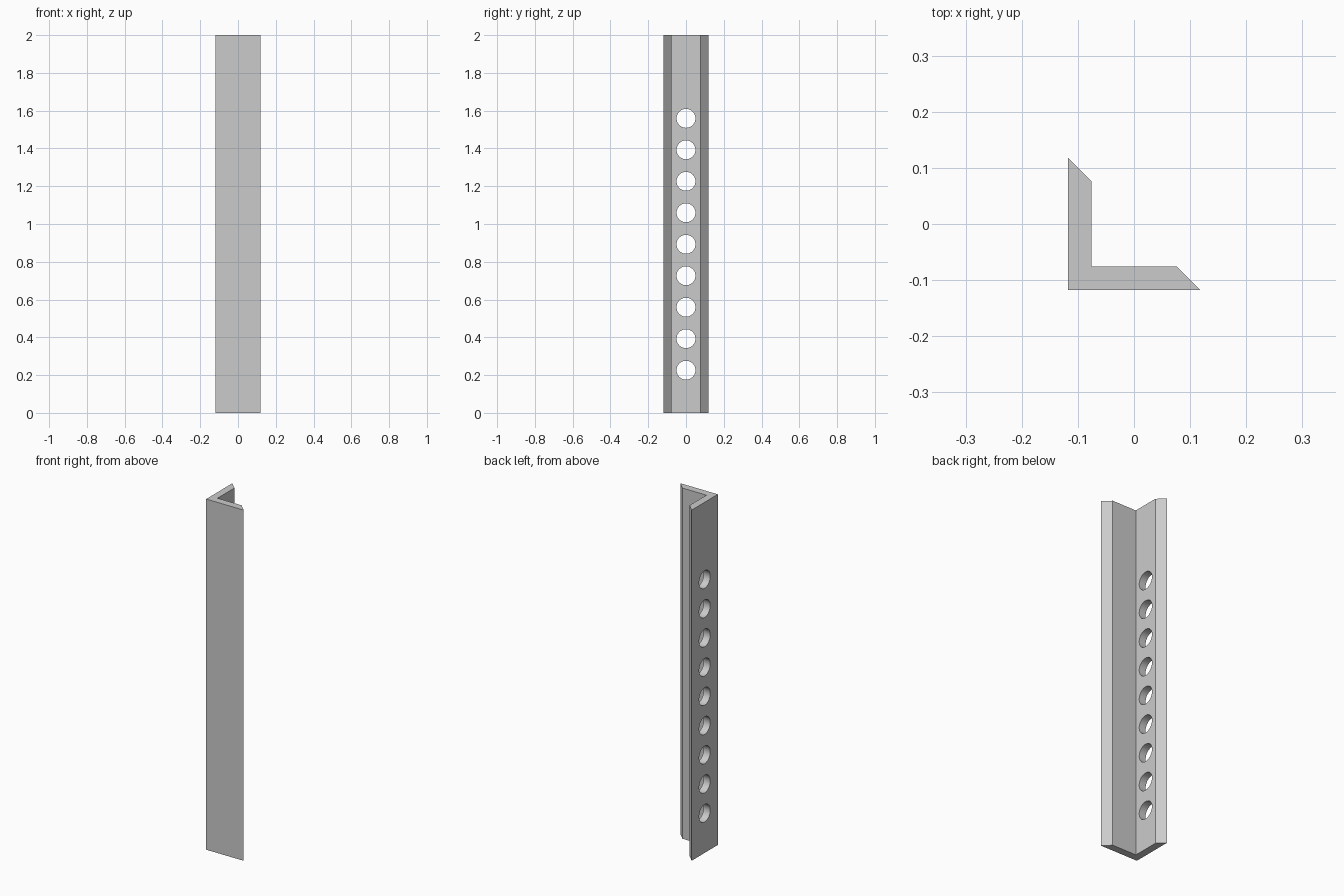
import bpy
import bmesh
from mathutils import Matrix

cube = bpy.data.objects.get("Cube")
if cube:
    bpy.data.objects.remove(cube, do_unlink=True)

HEIGHT = 2.0
OUTER = 0.118      # half width of the angle section
INNER = 0.076      # inner face of each leg
HOLE_RADIUS = 0.05
HOLE_COUNT = 9
FIRST_HOLE = 0.226
HOLE_STEP = 1 / 6

metal = bpy.data.materials.new("plain grey")
metal.use_nodes = True
grey = (0.6, 0.6, 0.6, 1)
metal.diffuse_color = grey
metal.node_tree.nodes["Principled BSDF"].inputs["Base Color"].default_value = grey


def add_object(name, bm):
    bmesh.ops.recalc_face_normals(bm, faces=bm.faces)
    mesh = bpy.data.meshes.new(name)
    bm.to_mesh(mesh)
    bm.free()
    mesh.materials.append(metal)
    obj = bpy.data.objects.new(name, mesh)
    bpy.context.collection.objects.link(obj)
    return obj


# Angle bar: L-shaped section with bevelled leg ends, extruded upwards
half = [(-OUTER, -OUTER), (OUTER, -OUTER), (INNER, -INNER), (-INNER, -INNER)]
profile = half + [(y, x) for x, y in reversed(half[1:3])]
bm = bmesh.new()
base = bm.faces.new([bm.verts.new((x, y, 0)) for x, y in profile])
top = bmesh.ops.extrude_face_region(bm, geom=[base], use_keep_orig=True)["geom"]
bmesh.ops.translate(bm, vec=(0, 0, HEIGHT),
                    verts=[v for v in top if isinstance(v, bmesh.types.BMVert)])
bar = add_object("angle_bar", bm)

# Row of round holes through the right leg
bm = bmesh.new()
for i in range(HOLE_COUNT):
    place = Matrix.Translation((-(OUTER + INNER) / 2, 0, FIRST_HOLE + i * HOLE_STEP))
    bmesh.ops.create_cone(bm, cap_ends=True, segments=48, radius1=HOLE_RADIUS,
                          radius2=HOLE_RADIUS, depth=0.1,
                          matrix=place @ Matrix.Rotation(1.5707963, 4, "Y"))
cutter = add_object("hole_cutter", bm)
cutter.hide_render = True

cut = bar.modifiers.new("holes", "BOOLEAN")
cut.operation = "DIFFERENCE"
cut.solver = "EXACT"
cut.object = cutter

bpy.ops.object.select_all(action="DESELECT")
bar.select_set(True)
bpy.context.view_layer.objects.active = bar
bpy.ops.object.modifier_apply(modifier=cut.name)
bpy.data.objects.remove(cutter, do_unlink=True)
bpy.ops.object.shade_smooth_by_angle()
